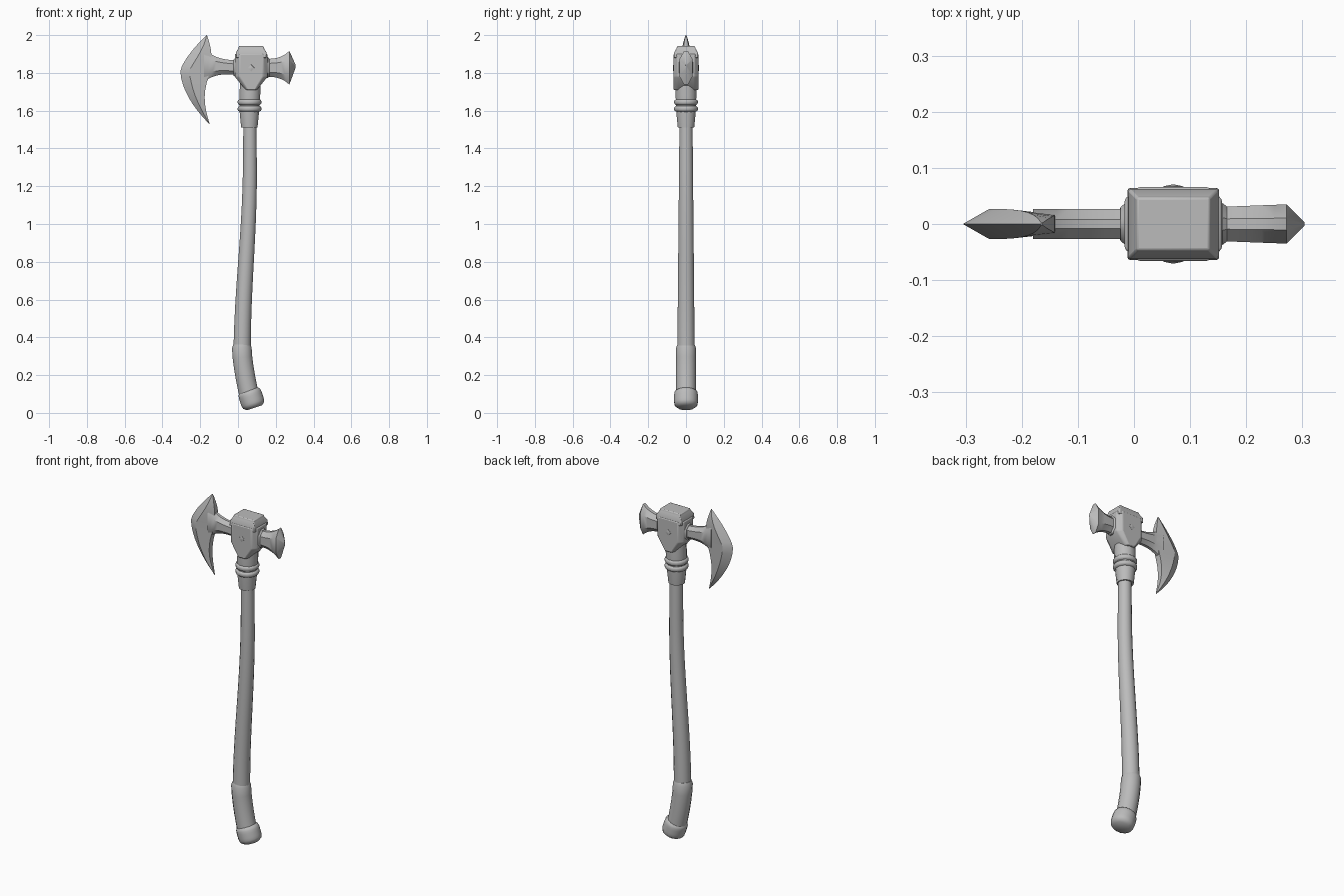
import bpy, bmesh, math
from mathutils import Vector

cube = bpy.data.objects.get("Cube")
if cube:
    bpy.data.objects.remove(cube, do_unlink=True)

# One plain grey
grey = bpy.data.materials.new("plain grey")
grey.use_nodes = True
grey.diffuse_color = (0.5, 0.5, 0.5, 1)
grey.node_tree.nodes["Principled BSDF"].inputs["Base Color"].default_value = grey.diffuse_color


def steps(count):
    """Even fractions from zero to one."""
    return [i / count for i in range(count + 1)]


def mix(start, end, fraction):
    return start + (end - start) * fraction


def loft(name, rings, bevel=0, angle=35):
    """Skin a list of equal-length point rings and close both ends."""
    bm = bmesh.new()
    rows = [[bm.verts.new(point) for point in ring] for ring in rings]
    for lower, upper in zip(rows, rows[1:]):
        for i in range(len(lower)):
            # The previous index wraps around the ring by itself
            bm.faces.new((lower[i - 1], lower[i], upper[i], upper[i - 1]))
    bm.faces.new(rows[0])
    bm.faces.new(rows[-1])
    bmesh.ops.recalc_face_normals(bm, faces=bm.faces)
    mesh = bpy.data.meshes.new(name)
    bm.to_mesh(mesh)
    bm.free()
    mesh.materials.append(grey)
    part = bpy.data.objects.new(name, mesh)
    bpy.context.collection.objects.link(part)
    if bevel:
        modifier = part.modifiers.new("soft edges", 'BEVEL')
        modifier.width = bevel
        modifier.segments = 2
    bpy.ops.object.select_all(action='DESELECT')
    part.select_set(True)
    bpy.context.view_layer.objects.active = part
    bpy.ops.object.shade_smooth_by_angle(angle=math.radians(angle))


def tube(name, stations, sides=16):
    """Round bar through (x, z, radius) stations, square to its path."""
    rings = []
    for i, (x, z, radius) in enumerate(stations):
        before = stations[max(i - 1, 0)]
        after = stations[min(i + 1, len(stations) - 1)]
        along = Vector((after[0] - before[0], 0, after[1] - before[1])).normalized()
        across = Vector((along.z, 0, -along.x))
        ring = []
        for k in range(sides):
            turn = math.tau * (k + 0.5) / sides
            spoke = across * math.cos(turn) + Vector((0, math.sin(turn), 0))
            ring.append(Vector((x, 0, z)) + spoke * radius)
        rings.append(ring)
    loft(name, rings, angle=50)


def bulge(name, start, end, radius, squareness):
    """Round barrel between two points, with softly rounded ends."""
    stations = []
    for f in steps(8):
        fullness = 1 - abs(1.9 * f - 0.95) ** squareness
        stations.append((mix(start[0], end[0], f), mix(start[1], end[1], f),
                         radius * fullness ** (1 / squareness)))
    tube(name, stations)


def bar(name, stations):
    """Chamfered bar along x through (x, middle, half height, half depth) stations."""
    rings = []
    for x, middle, height, depth in stations:
        corner = [(depth, height * 0.5), (depth * 0.3, height)]
        quarter_turns = (corner + [(-y, z) for y, z in reversed(corner)]
                         + [(-y, -z) for y, z in corner]
                         + [(y, -z) for y, z in reversed(corner)])
        rings.append([(x, y, middle + z) for y, z in quarter_turns])
    loft(name, rings)


# Wooden handle: leans gently from grip to head, thinner upward
handle = []
for f in steps(14):
    sway = (1 - math.cos(math.pi * min(f * 1.25, 1))) / 2
    handle.append((mix(0.022, 0.063, sway), mix(0.3, 1.56, f), mix(0.047, 0.035, f)))
tube("handle", handle)

# Wrapped grip, bending forward toward the bottom
grip = [(0.02, 0.363, 0.046)]
for f in steps(5):
    grip.append((mix(0.02, 0.06, f ** 1.5), mix(0.345, 0.09, f), 0.053))
tube("grip", grip)

# Pommel
bulge("pommel", (0.055, 0.125), (0.087, 0.027), 0.064, 4)

# Collar under the head, wider upward, with a raised double band
tube("collar", [(0.06, 1.512, 0.045), (0.06, 1.6, 0.054),
                (0.063, 1.69, 0.057), (0.066, 1.78, 0.055)], sides=12)
for name, height in (("lower_band", 1.61), ("upper_band", 1.645)):
    bulge(name, (0.061, height - 0.02), (0.061, height + 0.02), 0.064, 3)

# Head block: shield outline, narrower on its front and back
MIDDLE = 0.07
shield = [(0.087, 1.9), (0.087, 1.78), (0.03, 1.71)]
outline = shield + [(-x, z) for x, z in reversed(shield)]
loft("head_block", [[(MIDDLE + x * width, y, z) for x, z in outline]
                    for y, width in ((-0.066, 0.72), (-0.044, 1), (0.044, 1), (0.066, 0.72))],
     bevel=0.005)

# Stepped cap on top of the block
corners = [(-1, -1), (1, -1), (1, 1), (-1, 1)]
loft("head_cap", [[(MIDDLE + i * width, j * (width - 0.018), z) for i, j in corners]
                  for z, width in ((1.88, 0.082), (1.91, 0.08), (1.93, 0.068), (1.942, 0.065))],
     bevel=0.004)

# Small pyramid studs on the block's front and back
for name, side in (("front_stud", -1), ("back_stud", 1)):
    loft(name, [[(MIDDLE + (i + j) * size, side * y, 1.825 + (i - j) * size) for i, j in corners]
                for y, size in ((0.06, 0.011), (0.067, 0.009), (0.07, 0.002))])

# Neck from block to blade, flaring as it meets the blade
bar("blade_neck", [(mix(-0.01, -0.18, f), mix(1.828, 1.84, f), 0.038 + 0.05 * f ** 3, 0.027)
                   for f in steps(8)])
bar("neck_socket", [(-0.024, 1.828, 0.042, 0.03), (-0.015, 1.828, 0.05, 0.038),
                    (0.03, 1.828, 0.05, 0.038)])

# Short back spike, flaring to a wedge-shaped end
spike = [(mix(0.14, 0.272, f), 1.827, 0.047 + 0.042 * f ** 3, 0.03 + 0.005 * f)
         for f in steps(6)]
bar("back_spike", spike + [(0.304, 1.835, 0.01, 0.003)])
bar("spike_socket", [(0.12, 1.828, 0.055, 0.04), (0.158, 1.828, 0.055, 0.037),
                     (0.166, 1.828, 0.048, 0.031)])


def blade_half(tip_x, reach, power, bow):
    """Cross-sections from the blade's widest level to one tip."""
    rings = []
    for f in steps(8):
        z = 1.81 + reach * f
        edge = mix(-0.305, tip_x, f ** power)
        back = mix(-0.15, tip_x, f) + bow * math.sin(math.pi * f) + 0.003
        ridge = mix(edge, back, 0.3 + 0.3 * f)
        thick = 0.002 + 0.025 * (1 - f ** 3)
        flat = thick * 0.65
        rings.append([(edge, 0, z), (ridge, thick, z), (back, flat, z),
                      (back, -flat, z), (ridge, -thick, z)])
    return rings


# Crescent blade: short upper horn, long lower horn
upper = blade_half(-0.167, 0.19, 1.4, 0.014)
lower = blade_half(-0.153, -0.28, 1.8, -0.028)
loft("blade", lower[:0:-1] + upper, angle=28)
